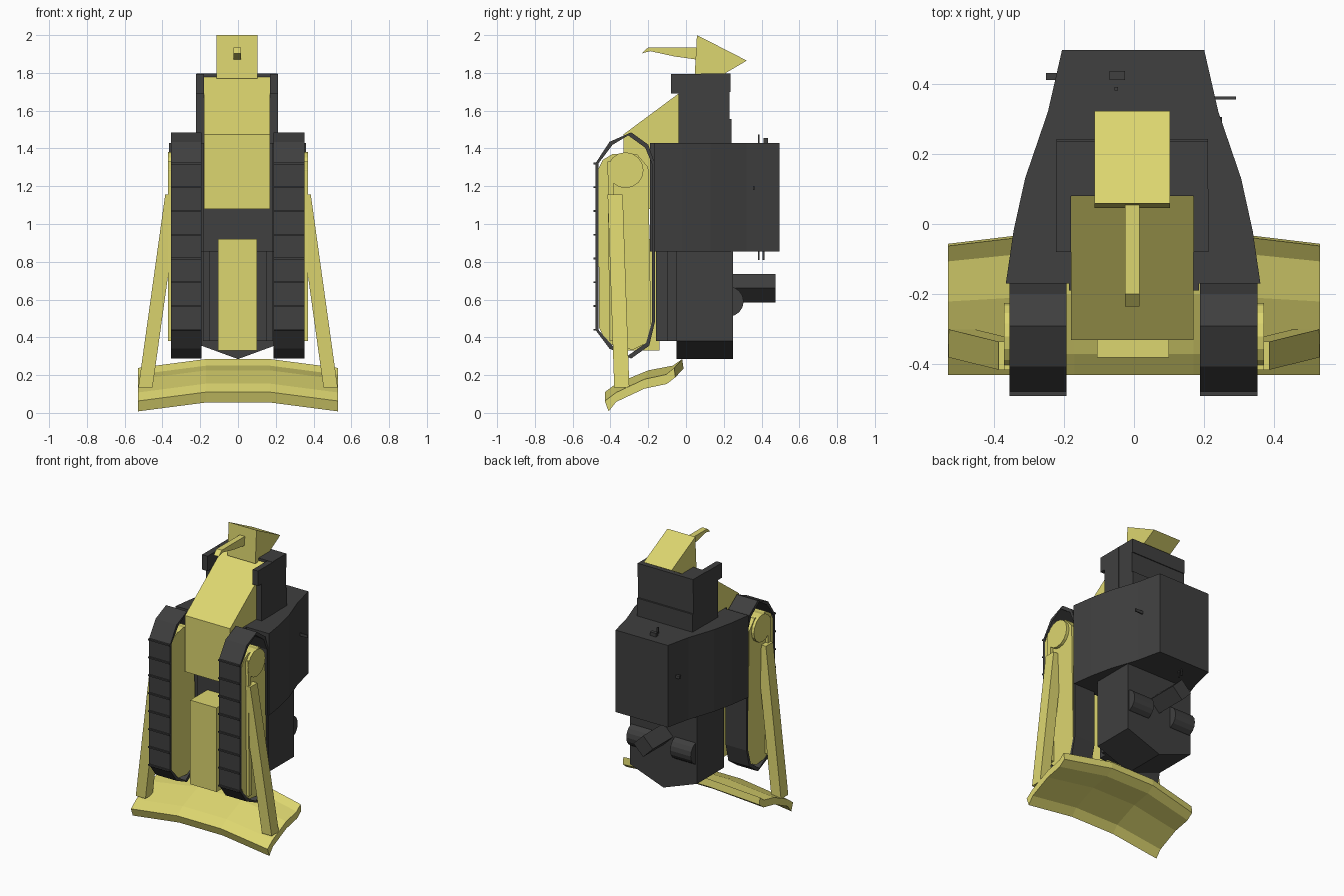
import bpy, bmesh, math
from mathutils import Vector

if "Cube" in bpy.data.objects:
    bpy.data.objects.remove(bpy.data.objects["Cube"])


def material(name, rgb):
    m = bpy.data.materials.new(name)
    m.diffuse_color = (*rgb, 1)
    m.use_nodes = True
    m.node_tree.nodes["Principled BSDF"].inputs["Base Color"].default_value = m.diffuse_color
    return m


YELLOW = material("faded yellow paint", (0.72, 0.67, 0.16))
DARK = material("dark grey", (0.05, 0.05, 0.05))


def loft(name, rings, mat):
    """Closed solid through matching rings of points, capped at both ends."""
    bm = bmesh.new()
    rows = [[bm.verts.new(p) for p in r] for r in rings]
    n = len(rows[0])
    for a, b in zip(rows, rows[1:]):
        for i in range(n):
            j = (i + 1) % n
            bm.faces.new((a[i], a[j], b[j], b[i]))
    bm.faces.new(rows[0])
    bm.faces.new(rows[-1])
    bmesh.ops.recalc_face_normals(bm, faces=bm.faces)
    me = bpy.data.meshes.new(name)
    bm.to_mesh(me)
    bm.free()
    me.materials.append(mat)
    ob = bpy.data.objects.new(name, me)
    bpy.context.collection.objects.link(ob)
    return ob


def side_profile(name, pts, x0, x1, mat):
    """Extrude a (y, z) outline along x."""
    return loft(name, [[(x, y, z) for y, z in pts] for x in (x0, x1)], mat)


def plan_profile(name, pts, z0, z1, mat):
    """Extrude an (x, y) outline along z."""
    return loft(name, [[(x, y, z) for x, y in pts] for z in (z0, z1)], mat)


def box(name, x0, x1, y0, y1, z0, z1, mat):
    return plan_profile(name, [(x0, y0), (x1, y0), (x1, y1), (x0, y1)], z0, z1, mat)


def circle(cy, cz, r, n):
    return [(cy + r * math.cos(2 * math.pi * i / n), cz + r * math.sin(2 * math.pi * i / n))
            for i in range(n)]


def beam(name, lo, hi, wx, wy, mat):
    """Slanted bar with horizontal ends."""
    ring = [(-wx / 2, -wy / 2), (wx / 2, -wy / 2), (wx / 2, wy / 2), (-wx / 2, wy / 2)]
    return loft(name, [[(p[0] + a, p[1] + b, p[2]) for a, b in ring] for p in (lo, hi)], mat)


# Blade at the bottom: straight centre, drooping wings
blade = [(-.43, .11), (-.37, .155), (-.2, .225), (-.07, .25), (-.02, .285),
         (-.013, .235), (-.065, .2), (-.2, .175), (-.37, .105), (-.41, .055)]
rings = []
for x, drop in ((-.53, 1), (-.17, 0), (.17, 0), (.53, 1)):
    rings.append([(x, y - drop * .045 * max(0, (y + .37) / .37), z - drop * .047) for y, z in blade])
loft("blade", rings, YELLOW)

# Crawler tracks, frames and push arms on both sides
belt = [(-.48, .44), (-.48, 1.32), (-.405, 1.435), (-.29, 1.485), (-.2, 1.42),
        (-.165, 1.32), (-.165, .48), (-.195, .355), (-.29, .288), (-.405, .34)]
centre = Vector((-.32, .885))


def inset(p, d):
    y, z = p
    dy = d if y < centre.x else -d
    dz = 0 if .43 < z < 1.33 else (d if z < .8 else -d)
    return (y + dy, z + dz)


for s, side in ((-1, "left"), (1, "right")):
    xa, xb = s * .19 - .002, s * .353 - .002
    # belt as a hollow loop
    inner = [inset(p, .016) for p in belt]
    bm = bmesh.new()
    loops = [[bm.verts.new((x, y, z)) for y, z in pts]
             for x, pts in ((xa, belt), (xb, belt), (xb, inner), (xa, inner))]
    for k in range(4):
        a, b = loops[k], loops[(k + 1) % 4]
        for i in range(len(belt)):
            j = (i + 1) % len(belt)
            bm.faces.new((a[i], a[j], b[j], b[i]))
    bmesh.ops.recalc_face_normals(bm, faces=bm.faces)
    me = bpy.data.meshes.new(side + "_track")
    bm.to_mesh(me)
    bm.free()
    me.materials.append(DARK)
    bpy.context.collection.objects.link(bpy.data.objects.new(side + "_track", me))
    # grouser lips along the front run
    for i in range(8):
        z = .44 + .88 * i / 7
        box(side + "_track_lip", min(xa, xb), max(xa, xb), -.49, -.475, z - .005, z + .005, DARK)

    # rounded track frame and top drum
    frame = [(-.46, .45), (-.465, 1.29), (-.44, 1.34), (-.39, 1.37), (-.26, 1.37), (-.2, 1.3),
             (-.185, .46), (-.21, .37), (-.28, .335), (-.37, .345), (-.43, .39)]
    side_profile(side + "_track_frame", frame, s * .2, s * .35, YELLOW)
    side_profile(side + "_drum", circle(-.32, 1.285, .095, 16), s * .2, s * .37, YELLOW)
    beam(side + "_brace", (s * .357, -.39, .38), (s * .357, -.4, 1.33), .025, .03, YELLOW)
    beam(side + "_push_arm", (s * .49, -.34, .135), (s * .348, -.375, 1.155), .075, .08, YELLOW)

# Belly plates
side_profile("rear_belly", [(-.33, 1.08), (-.33, 1.475), (-.04, 1.69), (.095, 1.79), (.095, 1.08)],
             -.18, .17, YELLOW)
box("front_belly", -.105, .1, -.38, -.14, .33, .92, YELLOW)

# Cab, tapering toward its roof
half = [(.365, -.17), (.343, -.02), (.31, .13), (.245, .32), (.205, .495)]
cab = [(-x, y) for x, y in half] + [(x - .005, y) for x, y in reversed(half)]
plan_profile("cab", cab, .855, 1.43, DARK)
box("cab_floor", -.185, .185, -.19, -.1, .855, 1.43, DARK)

# Engine hood with pointed grille
loft("engine_hood", [[(-.26, y, .855), (.26, y, .855), (.26, y, .38), (0, y, .285), (-.26, y, .38)]
                     for y in (-.05, .25)], DARK)
box("engine_sump", -.15, .15, -.16, -.04, .38, .86, DARK)
box("engine_side", -.185, .185, -.1, -.04, .38, .86, DARK)

# Exhaust stack and paired mufflers on the hood
loft("exhaust_stack", [[(0, y, .735), (.075, y, .66), (0, y, .585), (-.075, y, .66)]
                       for y in (.2, .475)], DARK)
for s in (-1, 1):
    side_profile("muffler", circle(.225, .59, .08, 16), s * .09, s * .25, DARK)

# Rear tank with side walls around the sloped belly
box("tank", -.22, .21, .08, .23, 1.42, 1.795, DARK)
box("tank_lower_band", -.22, .21, .08, .242, 1.42, 1.555, DARK)
box("tank_upper_band", -.22, .21, .08, .236, 1.7, 1.797, DARK)
for x0, x1 in ((-.222, -.18), (.17, .212)):
    box("tank_wall", x0, x1, -.04, .1, 1.42, 1.795, DARK)
    box("tank_wall_lip", x0, x1, -.08, -.04, 1.69, 1.795, DARK)

# Ripper on top
side_profile("ripper_mount", [(.045, 1.77), (.058, 2.0), (.322, 1.865), (.16, 1.77)],
             -.113, .103, YELLOW)
side_profile("ripper_shank", [(.06, 1.935), (-.2, 1.935), (-.235, 1.903), (-.19, 1.915),
                              (-.06, 1.887), (.06, 1.87)], -.025, .015, YELLOW)

# Small cab fittings: lamp, handles and mirror stub
box("cab_lamp", -.07, -.025, .41, .435, 1.43, 1.455, DARK)
box("cab_handle", -.056, -.046, .38, .39, 1.42, 1.475, DARK)
for y in (.385, .41):
    box("lower_handle", -.055, -.045, y - .005, y + .005, .81, .86, DARK)
box("cab_step", -.25, -.2, .41, .43, 1.18, 1.2, DARK)
box("mirror_stub", .2, .29, .355, .363, 1.18, 1.2, DARK)
